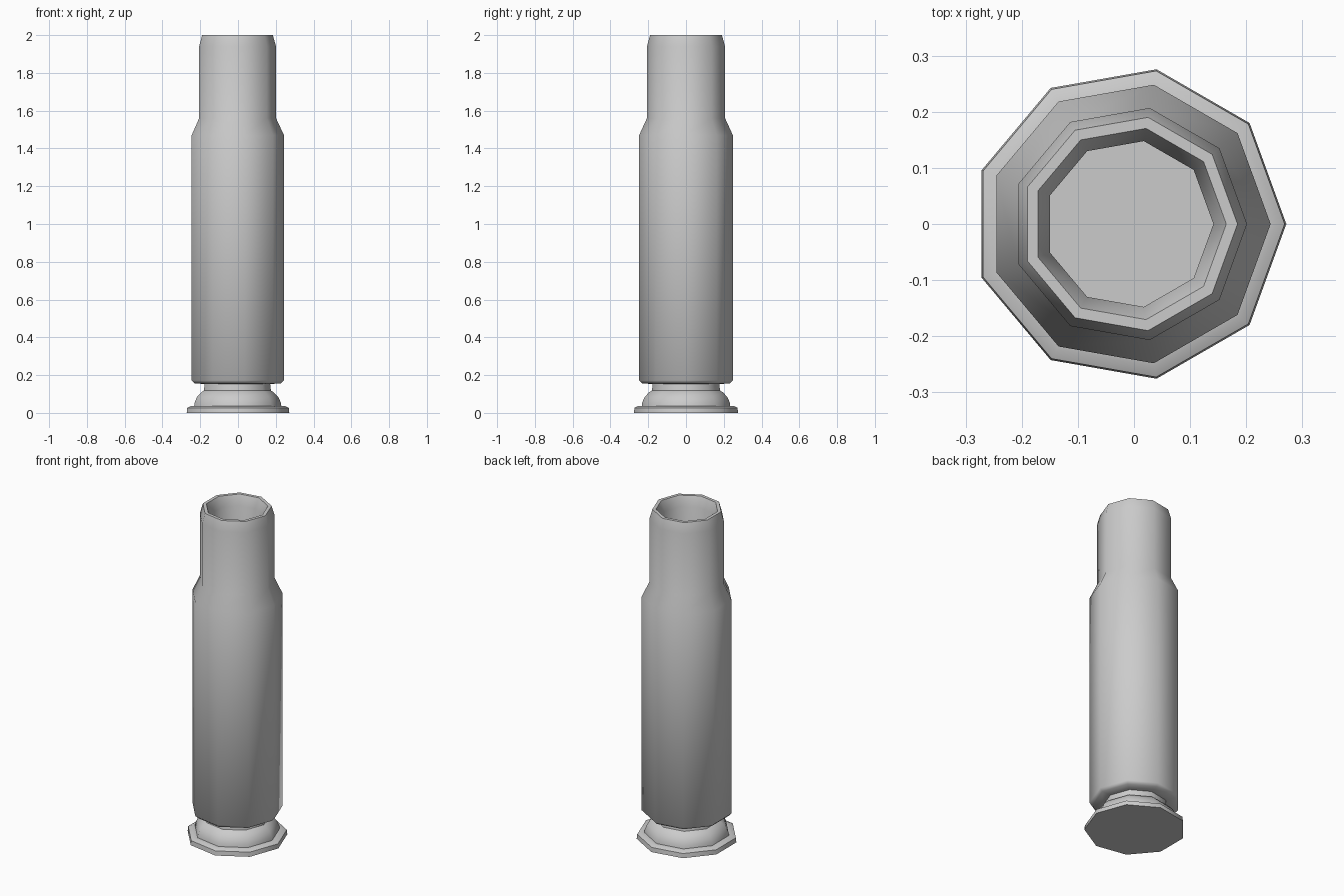
import bpy, bmesh, math

if "Cube" in bpy.data.objects:
    bpy.data.objects.remove(bpy.data.objects["Cube"])

SIDES = 9
OFFSET_X = -0.0085   # centres the nine-sided outline on its bounding box

# Outer profile from the base up, over the mouth, then down the bore: (radius, z)
profile = [
    (0.280, 0.000), (0.277, 0.027), (0.258, 0.036),                  # rim
    (0.238, 0.037), (0.235, 0.055), (0.222, 0.085), (0.197, 0.110),  # rounded foot
    (0.183, 0.118), (0.179, 0.153),                                  # extractor groove
    (0.236, 0.156), (0.252, 0.172),                                  # lower body edge
    (0.252, 1.470), (0.210, 1.560),                                  # body and shoulder
    (0.210, 1.940), (0.193, 2.000),                                  # neck and mouth chamfer
    (0.173, 2.000), (0.150, 1.940), (0.150, 0.200),                  # bore
]


def lathe(name, points, sides):
    bm = bmesh.new()
    rings = []
    for r, z in points:
        rings.append([bm.verts.new((OFFSET_X + r * math.cos(math.tau * i / sides),
                                    r * math.sin(math.tau * i / sides), z))
                      for i in range(sides)])
    for a, b in zip(rings, rings[1:]):
        for i in range(sides):
            j = (i + 1) % sides
            bm.faces.new((a[i], a[j], b[j], b[i]))
    bm.faces.new(rings[0][::-1])   # base
    bm.faces.new(rings[-1])        # bore floor
    bmesh.ops.recalc_face_normals(bm, faces=bm.faces[:])
    mesh = bpy.data.meshes.new(name)
    bm.to_mesh(mesh)
    bm.free()
    obj = bpy.data.objects.new(name, mesh)
    bpy.context.collection.objects.link(obj)
    return obj


# Hollow cartridge case
case = lathe("cartridge_case", profile, SIDES)
bpy.context.view_layer.objects.active = case
case.select_set(True)
bpy.ops.object.shade_smooth_by_angle(angle=math.radians(45))
